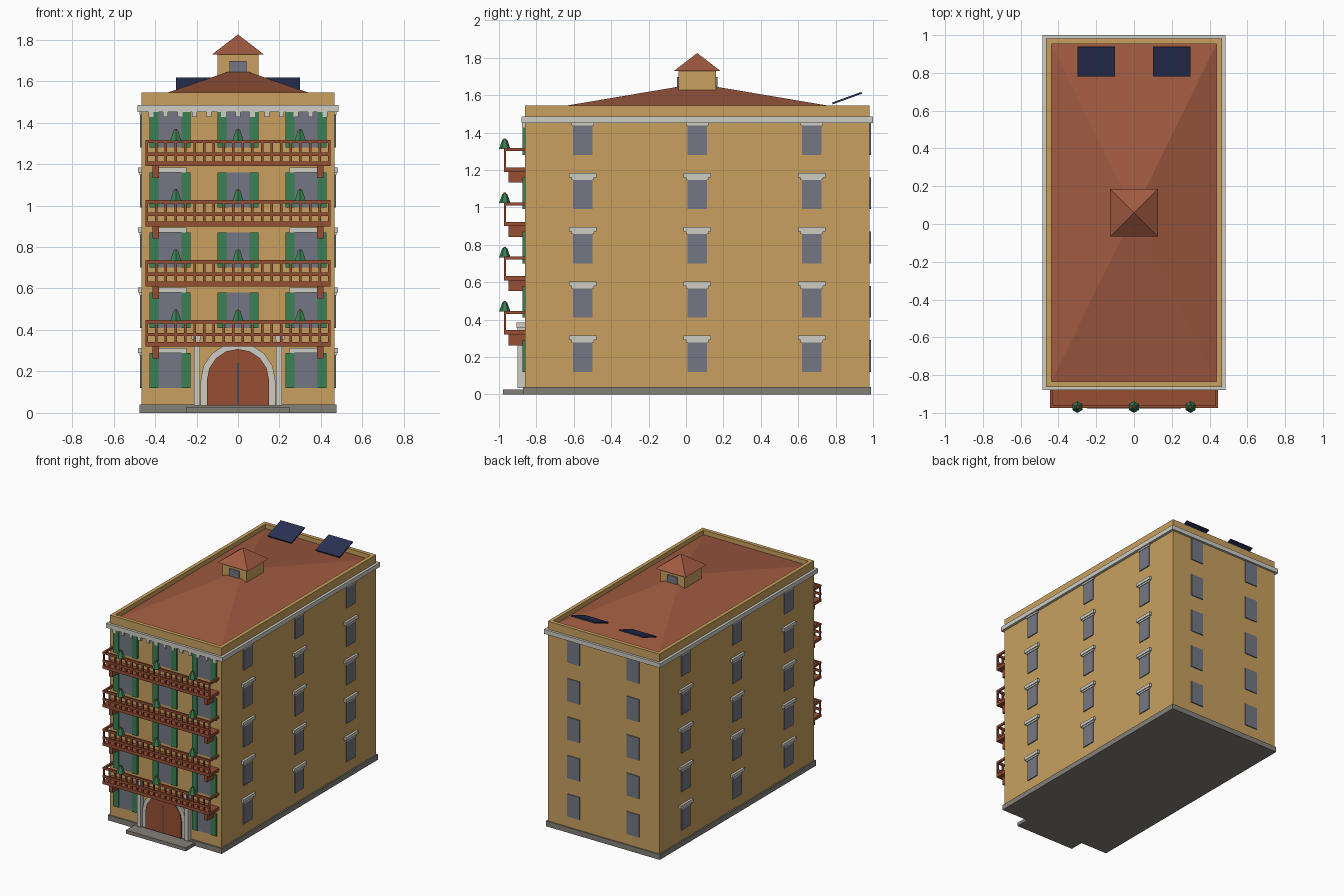
import bpy, bmesh, math
from mathutils import Matrix, Vector

if "Cube" in bpy.data.objects:
    bpy.data.objects.remove(bpy.data.objects["Cube"])


def srgb(r, g, b):
    f = lambda c: (c / 255 / 12.92) if c < 11 else ((c / 255 + 0.055) / 1.055) ** 2.4
    return (f(r), f(g), f(b), 1)


def material(name, rgb):
    m = bpy.data.materials.new(name)
    m.diffuse_color = srgb(*rgb)
    m.use_nodes = True
    m.node_tree.nodes["Principled BSDF"].inputs["Base Color"].default_value = m.diffuse_color
    return m


TAN = material("tan_wall", (200, 160, 94))
STONE = material("light_stone", (205, 204, 196))
GREY = material("plinth_grey", (132, 128, 120))
ROOF = material("terracotta", (160, 90, 64))
WOOD = material("brown_wood", (150, 78, 52))
GREEN = material("shutter_green", (58, 128, 84))
GLASS = material("window_grey", (116, 119, 132))
NAVY = material("solar_navy", (40, 50, 84))
DARK = material("dark_gap", (75, 72, 75))

X, Y0, Y1 = 0.465, -0.862, 0.982      # wall planes
YC = (Y0 + Y1) / 2
FLOORS = [0.12 + 0.29 * i for i in range(5)]     # window sill heights
WH = 0.17                                        # window height


def finish(name, bm, mat):
    bmesh.ops.recalc_face_normals(bm, faces=bm.faces)
    me = bpy.data.meshes.new(name)
    bm.to_mesh(me)
    bm.free()
    me.materials.append(mat)
    ob = bpy.data.objects.new(name, me)
    bpy.context.collection.objects.link(ob)
    return ob


def boxes(name, mat, items):
    """One object from boxes given as (x0, x1, y0, y1, z0, z1)."""
    bm = bmesh.new()
    for x0, x1, y0, y1, z0, z1 in items:
        m = Matrix.Translation(((x0 + x1) / 2, (y0 + y1) / 2, (z0 + z1) / 2)) @ \
            Matrix.Diagonal((x1 - x0, y1 - y0, z1 - z0, 1))
        bmesh.ops.create_cube(bm, size=1, matrix=m)
    return finish(name, bm, mat)


def pyramid(name, mat, hx, hy, z0, z1):
    bm = bmesh.new()
    base = [bm.verts.new((sx * hx, YC + sy * hy, z0))
            for sx, sy in ((-1, -1), (1, -1), (1, 1), (-1, 1))]
    top = bm.verts.new((0, YC, z1))
    bm.faces.new(base)
    for i in range(4):
        bm.faces.new((base[i], base[(i + 1) % 4], top))
    return finish(name, bm, mat)


def cones(name, mat, places, r0, r1, h):
    bm = bmesh.new()
    for p in places:
        bmesh.ops.create_cone(bm, cap_ends=True, segments=6, radius1=r0, radius2=r1, depth=h,
                              matrix=Matrix.Translation(Vector(p) + Vector((0, 0, h / 2))))
    return finish(name, bm, mat)


# Body, plinth, step
boxes("walls", TAN, [(-X, X, Y0, Y1, 0.03, 1.51)])
boxes("plinth", GREY, [(-0.475, 0.475, Y0 - 0.01, Y1 + 0.008, 0, 0.04)])
boxes("front_step", GREY, [(-0.25, 0.25, -0.978, Y0, 0, 0.026)])

# Cornice, dentils and parapet
boxes("cornice", STONE, [(-0.485, 0.485, -0.88, 1.0, 1.452, 1.485)])
boxes("dentils", STONE, [(0.07 * i - 0.012, 0.07 * i + 0.012, -0.878, Y0, 1.427, 1.453)
                         for i in range(-6, 7)])
T = 0.028
boxes("parapet", TAN, [(-X, -X + T, Y0, Y1, 1.48, 1.545), (X - T, X, Y0, Y1, 1.48, 1.545),
                       (-X + T, X - T, Y0, Y0 + T, 1.48, 1.545),
                       (-X + T, X - T, Y1 - T, Y1, 1.48, 1.545)])

# Roof, lantern and its windows
pyramid("main_roof", ROOF, X - T, (Y1 - Y0) / 2 - T, 1.511, 1.662)
boxes("roof_lantern", TAN, [(-0.1, 0.1, YC - 0.1, YC + 0.1, 1.6, 1.73)])
pyramid("lantern_roof", ROOF, 0.126, 0.126, 1.728, 1.825)
boxes("lantern_windows", GLASS, [(-0.042, 0.042, YC + s * 0.104 - 0.004, YC + s * 0.104 + 0.004,
                                  1.642, 1.698) for s in (-1, 1)])

# Tilted solar panels
for side, name in ((-1, "left"), (1, "right")):
    ob = boxes("solar_panel_" + name, NAVY, [(-0.1, 0.1, -0.083, 0.083, -0.005, 0.005)])
    ob.location = (side * 0.2, 0.861, 1.584)
    ob.rotation_euler = (math.radians(20), 0, 0)

# Windows, shutters and lintels
glass, shutters, lintels = [], [], []
for i, z in enumerate(FLOORS):
    t = z + WH
    for cx in (-0.328, 0, 0.328):
        if cx == 0 and i == 0:
            continue                                  # door is here
        glass.append((cx - 0.056, cx + 0.056, Y0 - 0.007, Y0, z, t))
        for s in (-1, 1):
            a, b = sorted((cx + s * 0.056, cx + s * 0.1))
            shutters.append((a, b, Y0 - 0.013, Y0, z, t))
        if cx:
            lintels.append((cx - 0.08, cx + 0.08, Y0 - 0.015, Y0, t, t + 0.024))
    for s in (-1, 1):
        a, b = sorted((s * X, s * (X + 0.007)))
        c, d = sorted((s * X, s * (X + 0.017)))
        e, f = sorted((s * X, s * (X + 0.011)))
        for cy in (YC - 0.612, YC, YC + 0.612):
            glass.append((a, b, cy - 0.052, cy + 0.052, z, t))
            lintels.append((c, d, cy - 0.073, cy + 0.073, t, t + 0.024))
            lintels.append((e, f, cy - 0.06, cy + 0.06, t - 0.013, t))
        glass.append((s * 0.247 - 0.052, s * 0.247 + 0.052, Y1, Y1 + 0.007, z, t))
boxes("windows", GLASS, glass)
boxes("shutters", GREEN, shutters)
boxes("lintels", STONE, lintels)


# Arched door and stone surround
def arch(name, mat, r, zc, y):
    bm = bmesh.new()
    pts = [(r, 0.035)] + [(r * math.cos(math.pi * k / 8), zc + r * math.sin(math.pi * k / 8))
                          for k in range(9)] + [(-r, 0.035)]
    face = bm.faces.new([bm.verts.new((px, Y0, pz)) for px, pz in pts])
    ext = bmesh.ops.extrude_face_region(bm, geom=[face])["geom"]
    bmesh.ops.translate(bm, vec=(0, y - Y0, 0),
                        verts=[v for v in ext if isinstance(v, bmesh.types.BMVert)])
    return finish(name, bm, mat)


arch("door_surround", STONE, 0.18, 0.158, Y0 - 0.02)
arch("door", WOOD, 0.15, 0.158, Y0 - 0.028)
boxes("door_gap", DARK, [(-0.004, 0.004, Y0 - 0.031, Y0 - 0.027, 0.04, 0.24)])
boxes("door_pilasters", STONE, [b for s in (-1, 1) for b in (
    (s * 0.198 - 0.015, s * 0.198 + 0.015, -0.9, Y0, 0.035, 0.355),
    (s * 0.202 - 0.022, s * 0.202 + 0.022, -0.905, Y0, 0.355, 0.385))])

# Balconies: slab, brackets, rails, balusters; plants on the rail
slabs, brackets, rails, bars, plants = [], [], [], [], []
BX, BY = 0.446, -0.974
for i in range(4):
    z = 0.32 + 0.29 * i
    slabs.append((-BX, BX, BY, Y0, z, z + 0.023))
    rails.append((-BX, BX, BY, BY + 0.014, z + 0.111, z + 0.127))
    rails.append((-BX, BX, BY, BY + 0.012, z + 0.05, z + 0.066))
    for s in (-1, 1):
        brackets.append((s * 0.397 - 0.015, s * 0.397 + 0.015, -0.95, Y0, z - 0.058, z))
        a, b = sorted((s * BX, s * (BX - 0.014)))
        rails.append((a, b, BY, Y0, z + 0.111, z + 0.127))
    for k in range(20):
        x = -BX + 0.006 + k * (2 * BX - 0.012) / 19
        bars.append((x - 0.006, x + 0.006, BY + 0.001, BY + 0.012, z + 0.02, z + 0.115))
    plants += [(x, -0.969, z + 0.122) for x in (-0.3, 0, 0.3)]
boxes("balcony_slabs", WOOD, slabs)
boxes("balcony_brackets", WOOD, brackets)
boxes("balcony_rails", WOOD, rails)
boxes("balcony_balusters", WOOD, bars)
cones("plants", GREEN, plants, 0.031, 0.013, 0.05)
cones("plant_tips", WOOD, [(x, y, z + 0.049) for x, y, z in plants], 0.009, 0.006, 0.008)
